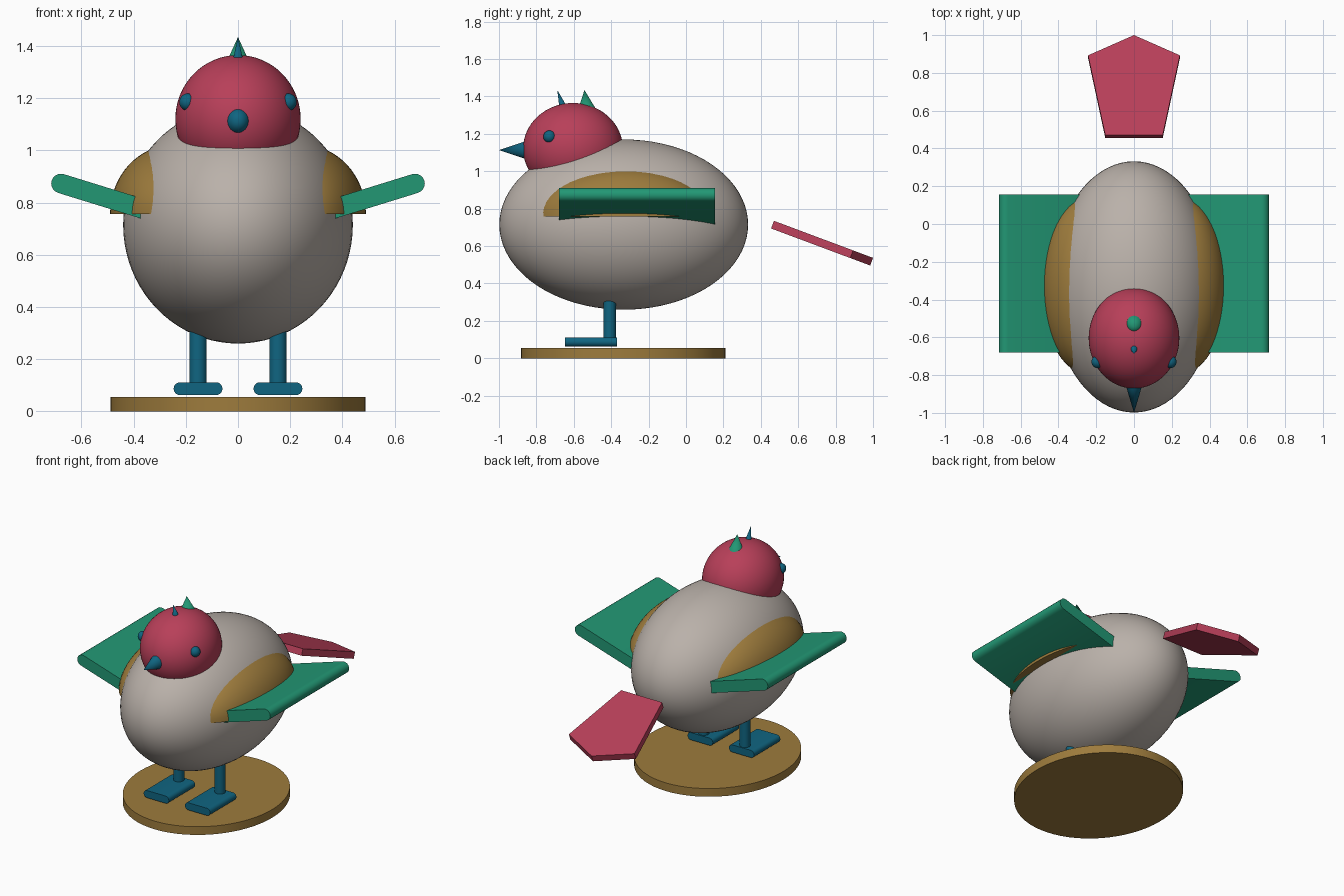
import bpy, bmesh, math
from mathutils import Vector, Matrix

if "Cube" in bpy.data.objects:
    bpy.data.objects.remove(bpy.data.objects["Cube"])


def material(name, rgb):
    m = bpy.data.materials.new(name)
    m.diffuse_color = (*rgb, 1)
    m.use_nodes = True
    m.node_tree.nodes["Principled BSDF"].inputs["Base Color"].default_value = m.diffuse_color
    return m


GREY = material("warm grey", (0.49, 0.44, 0.40))
RED = material("crimson", (0.48, 0.05, 0.10))
GREEN = material("green", (0.016, 0.31, 0.175))
BLUE = material("deep blue", (0.005, 0.13, 0.22))
OCHRE = material("ochre", (0.34, 0.20, 0.046))


def finish(bm, name, mat, smooth=True):
    bmesh.ops.recalc_face_normals(bm, faces=bm.faces)
    me = bpy.data.meshes.new(name)
    bm.to_mesh(me)
    bm.free()
    me.materials.append(mat)
    ob = bpy.data.objects.new(name, me)
    bpy.context.collection.objects.link(ob)
    if smooth:
        bpy.ops.object.select_all(action='DESELECT')
        bpy.context.view_layer.objects.active = ob
        ob.select_set(True)
        bpy.ops.object.shade_smooth_by_angle(angle=math.radians(35))
    return ob


def ellipsoid(name, mat, loc, radii, cut_below=False, seg=64):
    bm = bmesh.new()
    bmesh.ops.create_uvsphere(bm, u_segments=seg, v_segments=seg // 2, radius=1)
    if cut_below:
        geom = bm.verts[:] + bm.edges[:] + bm.faces[:]
        bmesh.ops.bisect_plane(bm, geom=geom, plane_co=(0, 0, 0),
                               plane_no=(0, 0, 1), clear_inner=True)
        bmesh.ops.holes_fill(bm, edges=[e for e in bm.edges if e.is_boundary])
    bmesh.ops.transform(bm, verts=bm.verts,
                        matrix=Matrix.Translation(loc) @ Matrix.Diagonal((*radii, 1)))
    return finish(bm, name, mat)


def cone(name, mat, base, tip, r1, r2=0.0, seg=32, scale=(1, 1)):
    """Cone or cylinder running from base to tip."""
    base, tip = Vector(base), Vector(tip)
    axis = tip - base
    bm = bmesh.new()
    bmesh.ops.create_cone(bm, cap_ends=True, segments=seg, radius1=r1, radius2=r2,
                          depth=axis.length)
    rot = Vector((0, 0, 1)).rotation_difference(axis).to_matrix().to_4x4()
    bmesh.ops.transform(bm, verts=bm.verts,
                        matrix=Matrix.Translation((base + tip) / 2) @ rot
                        @ Matrix.Diagonal((*scale, 1, 1)))
    return finish(bm, name, mat)


def prism(name, mat, outline, direction, smooth=True):
    """Closed outline pushed along a direction."""
    bm = bmesh.new()
    face = bm.faces.new([bm.verts.new(p) for p in outline])
    new = bmesh.ops.extrude_face_region(bm, geom=[face], use_keep_orig=True)
    bmesh.ops.translate(bm, vec=direction,
                        verts=[v for v in new["geom"] if isinstance(v, bmesh.types.BMVert)])
    return finish(bm, name, mat, smooth)


def slot(a, b, r, y, n=10):
    """Round-ended outline in the x-z plane between two centres."""
    ang = math.atan2(b[1] - a[1], b[0] - a[0])
    pts = []
    for centre, start in ((b, ang - math.pi / 2), (a, ang + math.pi / 2)):
        for i in range(n + 1):
            t = start + math.pi * i / n
            pts.append((centre[0] + r * math.cos(t), y, centre[1] + r * math.sin(t)))
    return pts


# Stand
cone("stand", OCHRE, (0, -0.335, 0), (0, -0.335, 0.055), 1, 1, 64, (0.488, 0.546))

# Body and head
ellipsoid("body", GREY, (0, -0.333, 0.715), (0.44, 0.665, 0.455), seg=80)
ellipsoid("head", RED, (0, -0.604, 1.12), (0.24, 0.267, 0.245))

# Beak and two crest spikes
cone("beak", BLUE, (0, -0.84, 1.113), (0, -1.0, 1.113), 0.053, scale=(0.9, 1))
cone("front_crest", BLUE, (0, -0.655, 1.335), (0, -0.688, 1.434), 0.022)
cone("rear_crest", GREEN, (0, -0.53, 1.325), (0, -0.543, 1.434), 0.05)

# Paired parts
for s, side in ((-1, "left"), (1, "right")):
    ellipsoid(side + "_eye", BLUE, (s * 0.193, -0.73, 1.185), (0.032, 0.033, 0.033), seg=24)
    ellipsoid(side + "_shoulder", OCHRE, (s * 0.25, -0.327, 0.757),
              (0.24, 0.465, 0.263), cut_below=True)
    prism(side + "_wing", GREEN,
          slot((s * 0.19, 0.722), (s * 0.678, 0.873), 0.0375, -0.68), (0, 0.835, 0))
    cone(side + "_leg", BLUE, (s * 0.153, -0.408, 0.075), (s * 0.153, -0.408, 0.34),
         0.033, 0.033)
    prism(side + "_foot", BLUE,
          slot((s * 0.084, 0.087), (s * 0.222, 0.087), 0.0245, -0.647), (0, 0.278, 0))

# Tail plate sloping down to the back
tail = [(-0.152, 0.47, 0.735), (0.152, 0.47, 0.735), (0.243, 0.893, 0.577),
        (0, 1.0, 0.537), (-0.243, 0.893, 0.577)]
prism("tail", RED, tail, (0, -0.015, -0.041), smooth=False)
